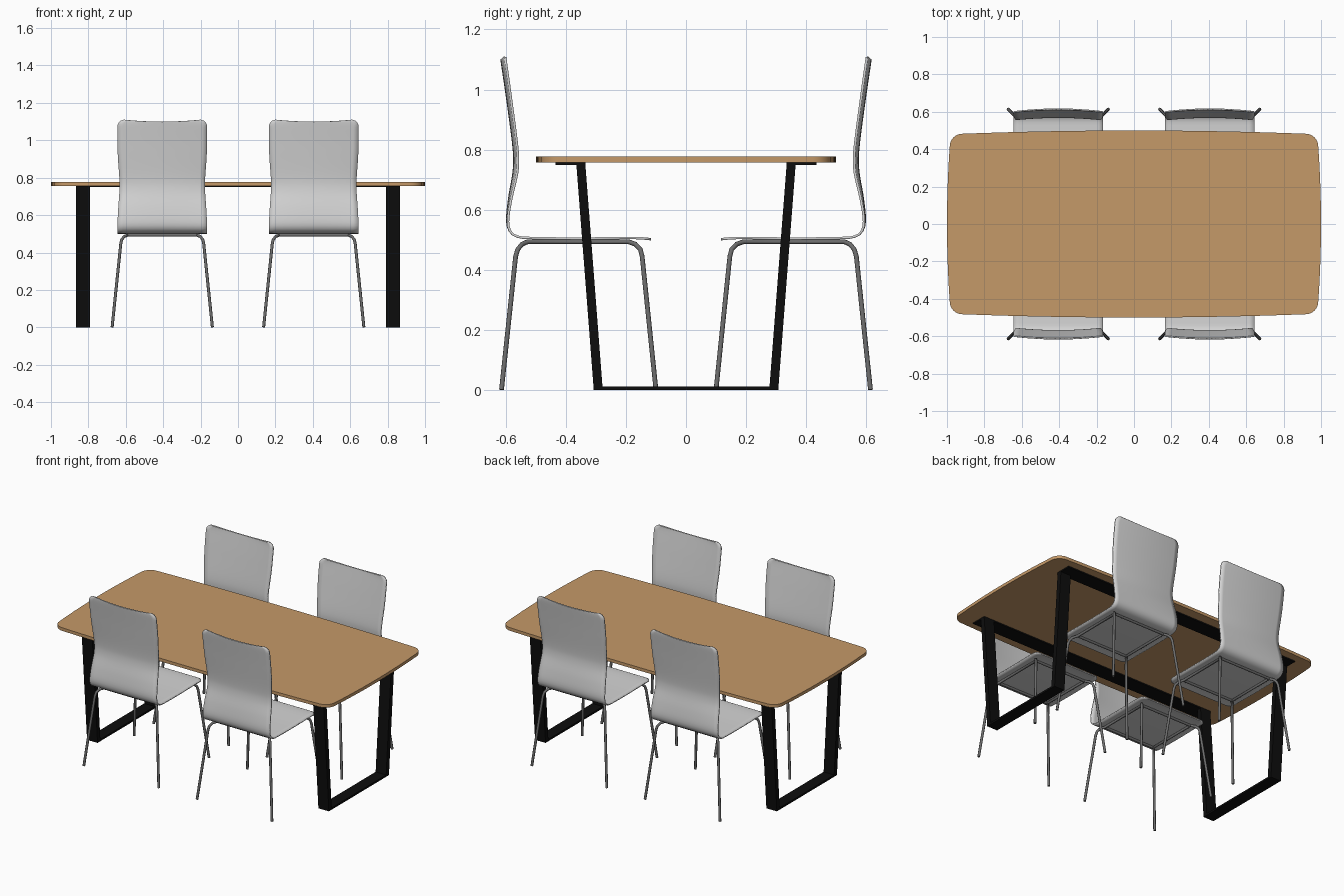
import bpy, bmesh, math
from mathutils import Vector

if "Cube" in bpy.data.objects:
    bpy.data.objects.remove(bpy.data.objects["Cube"])


def material(name, rgb):
    m = bpy.data.materials.new(name)
    m.diffuse_color = (*rgb, 1)
    m.use_nodes = True
    m.node_tree.nodes["Principled BSDF"].inputs["Base Color"].default_value = m.diffuse_color
    return m


WOOD = material("light wood", (0.56, 0.32, 0.14))
BLACK = material("black steel", (0.004, 0.004, 0.004))
SHELL = material("pale grey shell", (0.66, 0.66, 0.66))
TUBE = material("dark grey tube", (0.15, 0.15, 0.15))


def add(name, data, mat=None):
    ob = bpy.data.objects.new(name, data)
    bpy.context.collection.objects.link(ob)
    if mat:
        data.materials.append(mat)
    return ob


def prism(name, pts, offset, mat):
    """Solid from a flat outline of 3D points, swept along offset."""
    bm = bmesh.new()
    face = bm.faces.new([bm.verts.new(p) for p in pts])
    ext = bmesh.ops.extrude_face_region(bm, geom=[face])
    moved = [v for v in ext["geom"] if isinstance(v, bmesh.types.BMVert)]
    bmesh.ops.translate(bm, verts=moved, vec=offset)
    bmesh.ops.recalc_face_normals(bm, faces=bm.faces)
    me = bpy.data.meshes.new(name)
    bm.to_mesh(me)
    bm.free()
    return add(name, me, mat)


def catmull(pts, n=16):
    pts = [Vector(p) for p in pts]
    ext = [2 * pts[0] - pts[1]] + pts + [2 * pts[-1] - pts[-2]]
    out = []
    for a, b, c, d in zip(ext, ext[1:], ext[2:], ext[3:]):
        for i in range(n):
            t = i / n
            out.append(0.5 * (2 * b + (c - a) * t + (2 * a - 5 * b + 4 * c - d) * t * t
                              + (3 * b - a - 3 * c + d) * t ** 3))
    return out + [pts[-1]]


def smooth(ob):
    bpy.ops.object.select_all(action='DESELECT')
    ob.select_set(True)
    bpy.context.view_layer.objects.active = ob
    bpy.ops.object.shade_smooth_by_angle(angle=math.radians(35))


# Table top: rounded rectangle with gently bowed sides
R = 0.06
outline = []
for k, (sx, sy) in enumerate([(1, 1), (-1, 1), (-1, -1), (1, -1)]):
    for i in range(9):
        a = math.pi / 2 * (k + i / 8)
        outline.append(Vector((sx * (1 - R) + R * math.cos(a), sy * (0.5 - R) + R * math.sin(a))))
fine = []
for p, q in zip(outline, outline[1:] + outline[:1]):
    n = max(1, int((q - p).length / 0.08))
    fine += [p.lerp(q, i / n) for i in range(n)]
bowed = [(p.x * (1 - 0.02 * (p.y / 0.5) ** 2), p.y * (1 - 0.04 * p.x ** 2), 0.757) for p in fine]
smooth(prism("table_top", bowed, (0, 0, 0.02), WOOD))

# Table legs: tapering flat-bar U frames, joined by two flat rails
half = [(-0.335, 0.752), (-0.365, 0.752), (-0.307, 0), (0.307, 0), (0.365, 0.752),
        (0.335, 0.752), (0.278, 0.012), (-0.278, 0.012)]
for side, x in (("left", -0.865), ("right", 0.79)):
    prism(side + "_table_leg", [(x, y, z) for y, z in half], (0.075, 0, 0), BLACK)
for side, y in (("front", -0.435), ("back", 0.335)):
    prism(side + "_table_rail", [(-0.865, y, 0.749), (0.865, y, 0.749),
                                 (0.865, y + 0.1, 0.749), (-0.865, y + 0.1, 0.749)],
          (0, 0, 0.008), BLACK)


# Chair shell: side profile (y, z) from seat front up to the back top
profile = catmull([(-0.116, 0.502), (-0.18, 0.506), (-0.35, 0.504), (-0.52, 0.506),
                   (-0.565, 0.512), (-0.588, 0.532), (-0.595, 0.57), (-0.588, 0.64),
                   (-0.573, 0.73), (-0.573, 0.80), (-0.592, 0.95), (-0.614, 1.10)])
lengths = [0.0]
for p, q in zip(profile, profile[1:]):
    lengths.append(lengths[-1] + (q - p).length)
TOTAL = lengths[-1]


def at(s):
    for i in range(len(profile) - 1):
        if lengths[i + 1] >= s:
            return profile[i].lerp(profile[i + 1], (s - lengths[i]) / (lengths[i + 1] - lengths[i]))
    return profile[-1]


def half_width(s, z):
    w = 0.24 - 0.012 * math.exp(-((z - 0.76) / 0.13) ** 2)
    d = min(s, TOTAL - s)
    r = 0.035
    return w if d >= r else w - r + math.sqrt(max(0, r * r - (r - d) ** 2))


ends = [0.035 * (1 - math.cos(math.pi / 2 * i / 6)) for i in range(6)]
rows = ends + [0.035 + (TOTAL - 0.07) * i / 60 for i in range(61)] + [TOTAL - e for e in reversed(ends)]
COLS = 16
bm = bmesh.new()
grid = []
for s in rows:
    p = at(s)
    w = half_width(s, p.y)
    back = min(1, max(0, (p.y - 0.52) / 0.2))   # how far up the back
    top = max(0, (p.y - 0.95) / 0.15)
    row = []
    for j in range(COLS + 1):
        u = 2 * j / COLS - 1
        row.append(bm.verts.new((u * w, p.x + 0.012 * back * u * u, p.y + 0.009 * top * u * u)))
    grid.append(row)
for r0, r1 in zip(grid, grid[1:]):
    for j in range(COLS):
        bm.faces.new((r0[j], r0[j + 1], r1[j + 1], r1[j]))
bmesh.ops.recalc_face_normals(bm, faces=bm.faces)
shell_mesh = bpy.data.meshes.new("chair_shell")
bm.to_mesh(shell_mesh)
bm.free()
shell_mesh.materials.append(SHELL)

# Chair frame: bent tube legs and a square of rails under the seat
frame = bpy.data.curves.new("chair_frame", 'CURVE')
frame.dimensions = '3D'
frame.bevel_depth = 0.008
frame.bevel_resolution = 3
frame.use_fill_caps = True
frame.materials.append(TUBE)


def tube(pts):
    sp = frame.splines.new('POLY')
    sp.points.add(len(pts) - 1)
    for sp_pt, p in zip(sp.points, pts):
        sp_pt.co = (*p, 1)


for sx in (-1, 1):
    # one tube: back leg, side rail, front leg
    tube([(sx * x, y, z) for x, y, z in [
        (0.268, -0.614, 0.001), (0.222, -0.567, 0.445), (0.217, -0.56, 0.468), (0.205, -0.546, 0.485),
        (0.185, -0.528, 0.493), (0.185, -0.19, 0.493), (0.205, -0.168, 0.485),
        (0.217, -0.152, 0.468), (0.222, -0.146, 0.445), (0.268, -0.1, 0.001)]])
for y in (-0.528, -0.19):
    tube([(-0.185, y, 0.493), (0.185, y, 0.493)])

# Four chairs, two per long side
for side, turn in (("front", 0), ("back", math.pi)):
    for place, x in (("left", -0.405), ("right", 0.405)):
        shell = add(f"{side}_{place}_chair_shell", shell_mesh)
        mod = shell.modifiers.new("thickness", 'SOLIDIFY')
        mod.thickness = 0.008
        mod.offset = 0
        legs = add(f"{side}_{place}_chair_frame", frame)
        for ob in (shell, legs):
            ob.location.x = x
            ob.rotation_euler.z = turn
smooth(shell)
